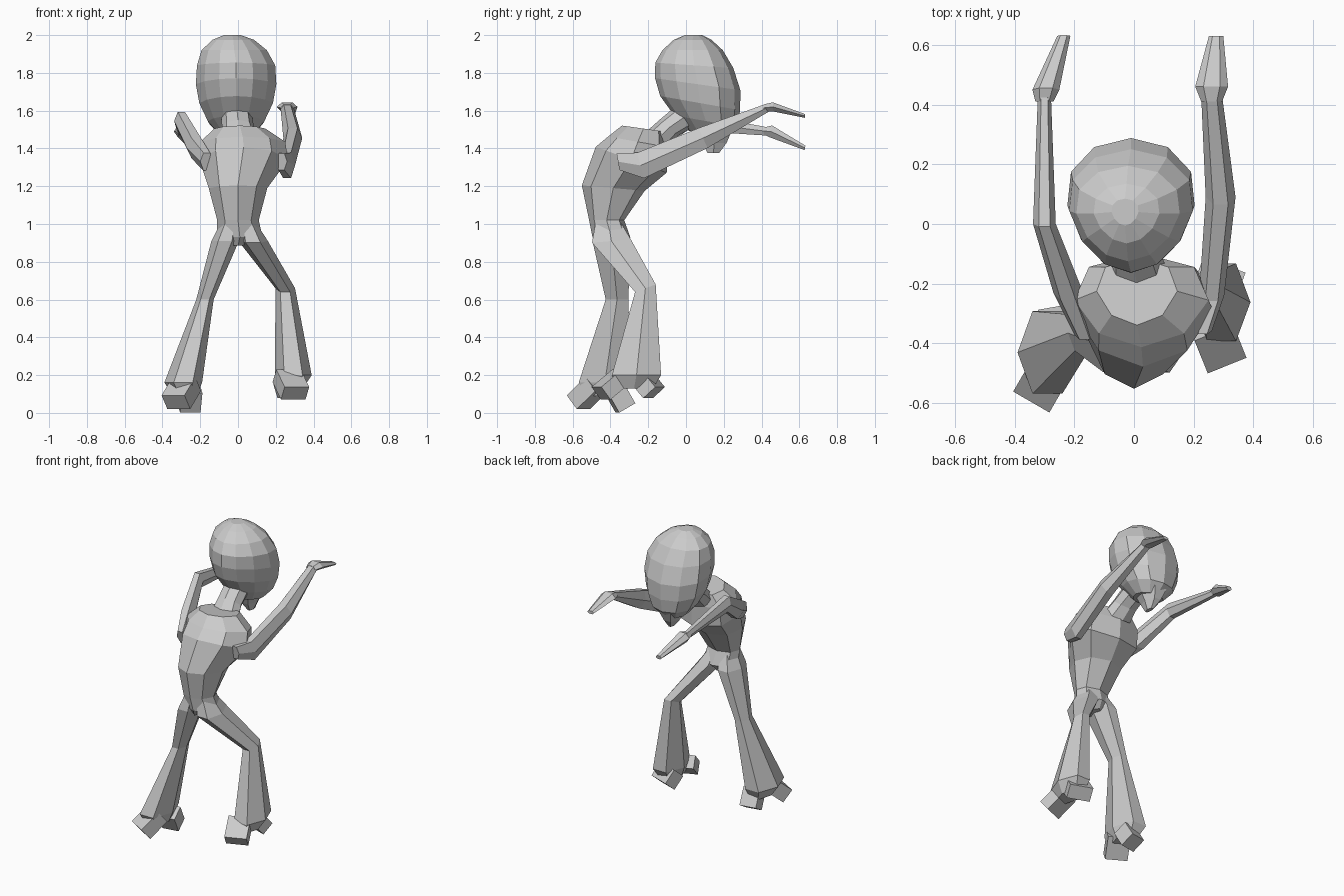
import bpy, bmesh
from math import sin, cos, pi, radians
from mathutils import Euler, Vector


def finish(name, bm):
    bmesh.ops.recalc_face_normals(bm, faces=bm.faces)
    me = bpy.data.meshes.new(name)
    bm.to_mesh(me)
    bm.free()
    ob = bpy.data.objects.new(name, me)
    bpy.context.collection.objects.link(ob)


def tube(name, sections, n, egg=0.0):
    """Loft rings: (x, y, z, half width, half depth, tilt of depth axis); egg widens the +y side."""
    bm = bmesh.new()
    stretch = 1 / sin(pi / 3) if n == 6 else 1
    rings = []
    for x, y, z, w, d, tilt in sections:
        t = radians(tilt)
        ring = []
        for i in range(n):
            a = 2 * pi * i / n
            s = d * sin(a) * stretch
            ring.append(bm.verts.new((x + w * cos(a) * (1 + egg * sin(a)),
                                      y + s * cos(t), z + s * sin(t))))
        rings.append(ring)
    for a, b in zip(rings, rings[1:]):
        for i in range(n):
            j = (i + 1) % n
            bm.faces.new((a[i], a[j], b[j], b[i]))
    bm.faces.new(rings[0][::-1])
    bm.faces.new(rings[-1])
    finish(name, bm)


def block(name, loc, size, pitch, yaw):
    bm = bmesh.new()
    bmesh.ops.create_cube(bm, size=1)
    rot = Euler((radians(pitch), 0, radians(yaw))).to_matrix()
    for v in bm.verts:
        v.co = Vector(loc) + rot @ Vector([c * s for c, s in zip(v.co, size)])
    finish(name, bm)


# Torso, bent forward at the chest
tube("torso", [
    (0.00, -0.40, 0.885, 0.03, 0.07, 0),
    (0.01, -0.395, 0.93, 0.12, 0.10, 0),
    (0.00, -0.42, 1.02, 0.11, 0.093, 0),
    (0.00, -0.385, 1.19, 0.155, 0.167, -5),
    (0.03, -0.29, 1.34, 0.235, 0.20, -20),
    (0.025, -0.255, 1.435, 0.225, 0.16, -10),
    (0.01, -0.225, 1.505, 0.135, 0.115, -8)], 8, 0.15)

# Neck, head and pointed chin
tube("neck", [(0.01, -0.15, 1.45, 0.10, 0.07, -40),
              (0.0, -0.09, 1.51, 0.085, 0.065, -40),
              (-0.01, 0.04, 1.60, 0.08, 0.08, -40)], 8)
tube("head", [
    (-0.01, 0.115, 1.475, 0.09, 0.10, -10),
    (-0.01, 0.105, 1.545, 0.15, 0.17, -10),
    (-0.01, 0.075, 1.64, 0.195, 0.215, -10),
    (-0.01, 0.062, 1.74, 0.213, 0.228, -8),
    (-0.01, 0.044, 1.84, 0.207, 0.207, -4),
    (-0.02, 0.035, 1.92, 0.173, 0.16, 0),
    (-0.025, 0.035, 1.975, 0.11, 0.10, 0),
    (-0.03, 0.040, 2.0, 0.045, 0.045, 0)], 12, 0.18)
tube("chin", [(0.0, 0.145, 1.375, 0.015, 0.03, 0),
              (-0.01, 0.15, 1.43, 0.05, 0.065, 0),
              (-0.01, 0.15, 1.50, 0.09, 0.095, 0)], 6)

# Arms reaching out
tube("right_arm", [
    (0.23, -0.36, 1.33, 0.03, 0.045, 100),
    (0.26, -0.24, 1.31, 0.042, 0.07, 105),
    (0.29, 0.09, 1.455, 0.05, 0.058, 115),
    (0.26, 0.43, 1.615, 0.035, 0.022, 110)], 6)
tube("left_arm", [
    (-0.165, -0.37, 1.33, 0.035, 0.05, 110),
    (-0.22, -0.23, 1.40, 0.05, 0.06, 115),
    (-0.30, 0.00, 1.545, 0.038, 0.05, 100),
    (-0.30, 0.43, 1.49, 0.022, 0.022, 85)], 6)

# Hands, tapering to the fingertips
tube("right_hand", [
    (0.26, 0.41, 1.615, 0.035, 0.018, 90),
    (0.26, 0.46, 1.62, 0.055, 0.024, 90),
    (0.275, 0.63, 1.572, 0.024, 0.01, 90)], 6)
tube("left_hand", [
    (-0.30, 0.41, 1.492, 0.03, 0.018, 90),
    (-0.295, 0.45, 1.49, 0.045, 0.032, 80),
    (-0.235, 0.63, 1.403, 0.022, 0.012, 80)], 6)

# Legs with flared trouser bottoms
tube("right_leg", [
    (0.05, -0.41, 1.00, 0.05, 0.07, 0),
    (0.08, -0.395, 0.91, 0.078, 0.103, 5),
    (0.25, -0.215, 0.66, 0.052, 0.058, 20),
    (0.293, -0.262, 0.20, 0.097, 0.13, 0),
    (0.285, -0.275, 0.13, 0.06, 0.10, 0)], 6)
tube("left_leg", [
    (-0.045, -0.41, 1.00, 0.05, 0.07, 0),
    (-0.068, -0.395, 0.91, 0.073, 0.10, 0),
    (-0.175, -0.365, 0.60, 0.046, 0.06, 0),
    (-0.29, -0.43, 0.16, 0.10, 0.138, 0),
    (-0.28, -0.43, 0.09, 0.06, 0.10, 0)], 6)

# Shoe toes and heels poking out of the trousers
block("right_shoe_back", (0.28, -0.395, 0.15), (0.14, 0.15, 0.085), 38, 22)
block("right_shoe_front", (0.28, -0.20, 0.145), (0.15, 0.10, 0.09), -49, -20)
block("left_shoe_back", (-0.30, -0.52, 0.105), (0.14, 0.15, 0.095), 40, -30)
block("left_shoe_front", (-0.255, -0.35, 0.078), (0.11, 0.12, 0.10), -60, 10)
